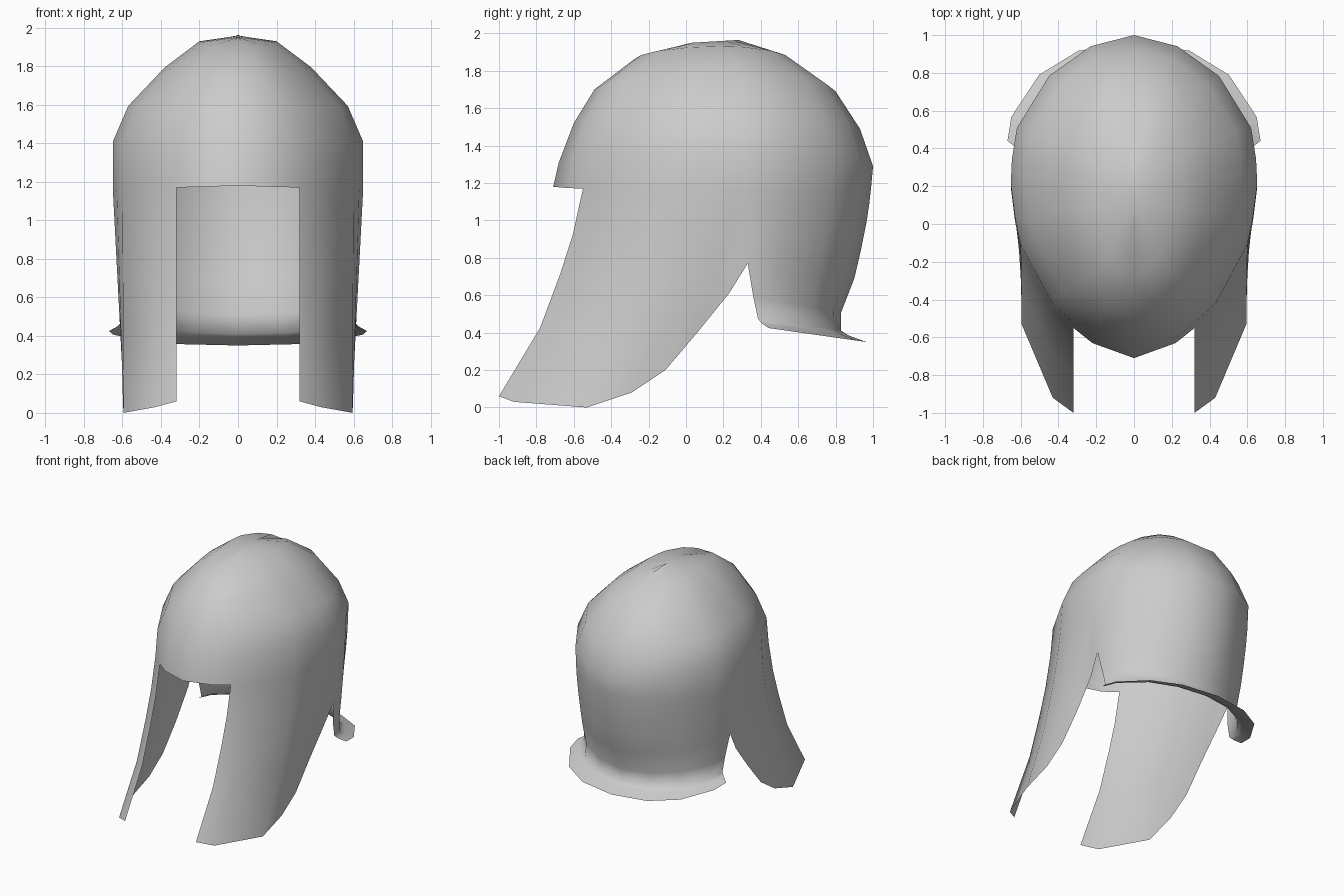
import bpy, bmesh

if "Cube" in bpy.data.objects:
    bpy.data.objects.remove(bpy.data.objects["Cube"])

# Plan outline at brow level, front centre to back centre (right half)
PLAN = [(0, -.71), (.22, -.63), (.32, -.55), (.43, -.45), (.6, -.13), (.63, .02),
        (.65, .18), (.65, .25), (.648, .3), (.645, .34), (.62, .5), (.45, .78),
        (.23, .94), (0, 1)]
CHEEK0, SPLIT, LAST = 2, 9, 13


def lerp(a, b, t):
    return a + (b - a) * t


def add_grid(bm, rows):
    vs = [[bm.verts.new(p) for p in row] for row in rows]
    for a, b in zip(vs, vs[1:]):
        for c in range(len(a) - 1):
            bm.faces.new((a[c], b[c], b[c + 1], a[c + 1]))


bm = bmesh.new()

# Dome rings: half width, front y, front z, back y, back z, lift at the sides
RINGS = [(0, .03, 1.95, .28, 1.965, 0), (.2, -.28, 1.86, .56, 1.86, .07),
         (.38, -.49, 1.70, .80, 1.69, .10), (.57, -.60, 1.52, .93, 1.49, .09),
         (.65, -.68, 1.31, 1.0, 1.29, .11), (.65, -.71, 1.18, .99, 1.18, -.02)]
dome = []
for w, yf, zf, yb, zb, lift in RINGS:
    row = []
    for x, y in PLAN:
        t = (y + .71) / 1.71
        row.append((w * x / .65, lerp(yf, yb, t), lerp(zf, zb, t) + lift * x / .65))
    dome.append(row)
add_grid(bm, dome)
brow = dome[-1]

# Cheek guard: columns sweep down and forward to these lower edge points
EDGE = [(.32, -1, .06), (.43, -.92, .03), (.595, -.53, 0), (.598, -.29, .08),
        (.6, -.11, .2), (.6, .06, .4), (.61, .23, .61), (.63, .33, .77)]
STEPS = [(0, 0), (.22, .12), (.41, .27), (.67, .51), (1, 1)]
cheek = [[(lerp(a[0], b[0], t), lerp(a[1], b[1], s), lerp(a[2], b[2], t))
          for a, b in zip(brow[CHEEK0:SPLIT + 1], EDGE)] for t, s in STEPS]
add_grid(bm, cheek)

# Neck guard rows: side point, back (y, z), fullness; ends in a flared rim
NECK = [(cheek[1][-1], (.98, 1.09), 1), (cheek[2][-1], (.965, .99), 1),
        (cheek[3][-1], (.935, .84), 1), (cheek[4][-1], (.90, .69), 1),
        ((.605, .36, .59), (.83, .51), .95), ((.60, .385, .475), (.83, .41), .9),
        ((.625, .405, .45), (.87, .385), .85), ((.67, .44, .425), (.965, .35), .8)]
neck = [brow[SPLIT:]]
xs, ys = PLAN[SPLIT]
for side, (yb, zb), full in NECK:
    row = []
    for x, y in PLAN[SPLIT:]:
        t = (y - ys) / (1 - ys)
        row.append((side[0] * (x / xs) ** full, lerp(side[1], yb, t), lerp(side[2], zb, t)))
    neck.append(row)
add_grid(bm, neck)

# Join the parts into one shell and mirror it
bmesh.ops.remove_doubles(bm, verts=bm.verts[:], dist=.0005)
mesh = bpy.data.meshes.new("helmet_shell")
bm.to_mesh(mesh)
bm.free()
helmet = bpy.data.objects.new("helmet_shell", mesh)
bpy.context.collection.objects.link(helmet)
mirror = helmet.modifiers.new("mirror", 'MIRROR')
mirror.use_clip = True
mirror.merge_threshold = .001
for p in mesh.polygons:
    p.use_smooth = True
